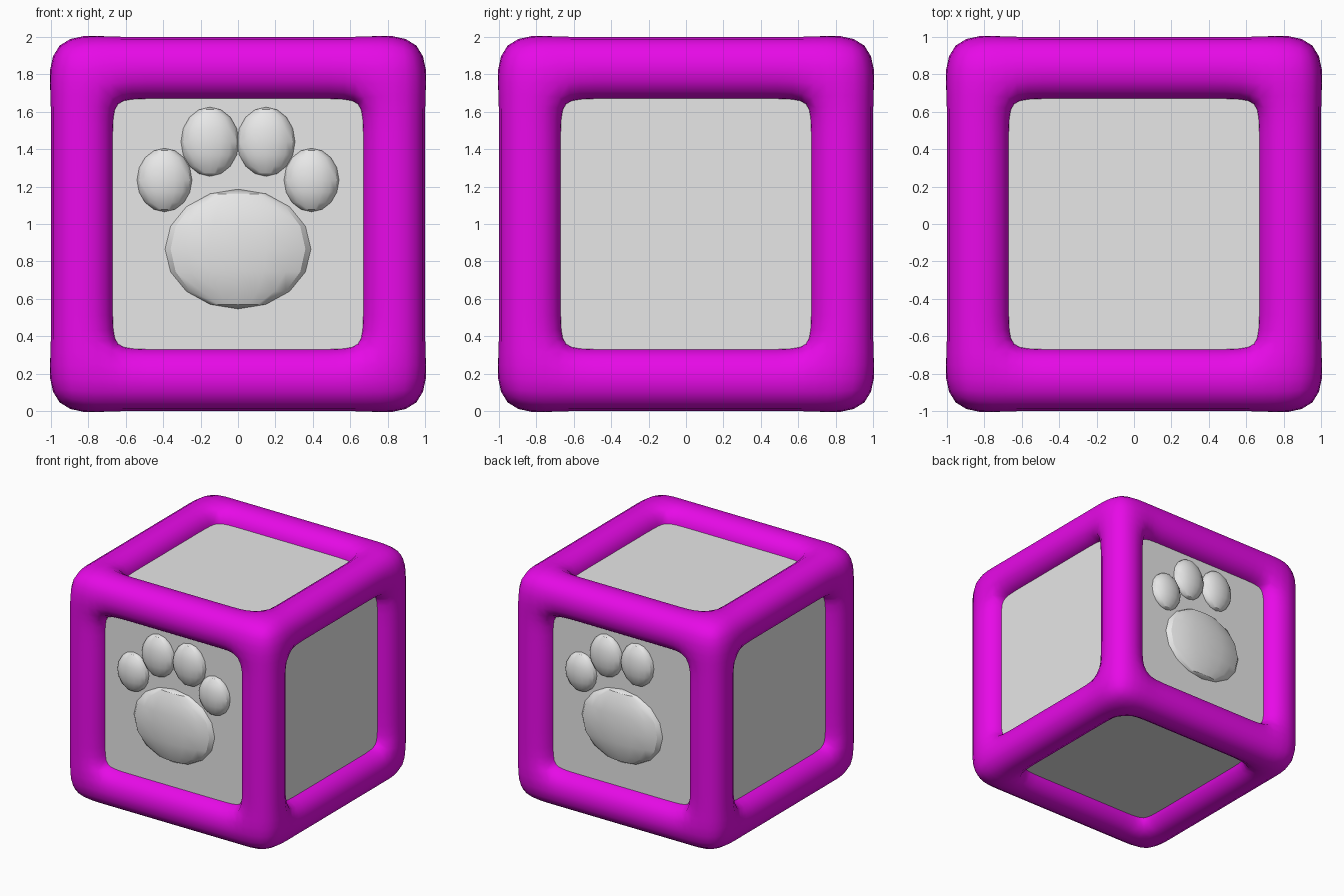
import bpy, bmesh, math
from itertools import product
from mathutils import Vector

cube = bpy.data.objects.get("Cube")
if cube:
    bpy.data.objects.remove(cube, do_unlink=True)


def material(name, color):
    m = bpy.data.materials.new(name)
    m.use_nodes = True
    m.diffuse_color = color
    m.node_tree.nodes["Principled BSDF"].inputs["Base Color"].default_value = color
    return m


magenta = material("magenta", (0.8, 0.003, 0.8, 1))
light_grey = material("light grey", (0.8, 0.8, 0.8, 1))


def finish(obj, name, mat, angle=None):
    obj.name = name
    obj.data.materials.append(mat)
    if angle:
        bpy.ops.object.select_all(action="DESELECT")
        obj.select_set(True)
        bpy.context.view_layer.objects.active = obj
        bpy.ops.object.shade_smooth_by_angle(angle=math.radians(angle))


# Rounded frame: a cage of bars along the twelve cube edges, subdivided smooth
BAR_CENTRE, BAR_HALF, HOLD = 0.831, 0.184, 0.52
positive = [HOLD, BAR_CENTRE - BAR_HALF, BAR_CENTRE + BAR_HALF]
grid = [-v for v in reversed(positive)] + positive


def solid(cell):
    inside = all(0 <= i <= 4 for i in cell)
    return inside and sum(i in (0, 4) for i in cell) >= 2


bm = bmesh.new()
corners = {}


def corner(index):
    if index not in corners:
        corners[index] = bm.verts.new([grid[i] for i in index])
    return corners[index]


for cell in product(range(5), repeat=3):
    if not solid(cell):
        continue
    for axis, side in product(range(3), (0, 1)):
        neighbour = list(cell)
        neighbour[axis] += 2 * side - 1
        if solid(neighbour):
            continue
        u, v = (axis + 1) % 3, (axis + 2) % 3
        loop = []
        for du, dv in ((0, 0), (1, 0), (1, 1), (0, 1)):
            index = list(cell)
            index[axis] += side
            index[u] += du
            index[v] += dv
            loop.append(corner(tuple(index)))
        bm.faces.new(loop if side else loop[::-1])
mesh = bpy.data.meshes.new("frame")
bm.to_mesh(mesh)
bm.free()
frame = bpy.data.objects.new("frame", mesh)
bpy.context.collection.objects.link(frame)
frame.location.z = 1
for face in mesh.polygons:
    face.use_smooth = True
subdivision = frame.modifiers.new("round", "SUBSURF")
subdivision.levels = subdivision.render_levels = 2
finish(frame, "frame", magenta)

# Inner block whose six sides show as the panels
PANEL = 0.878
bpy.ops.mesh.primitive_cube_add(size=2 * PANEL, location=(0, 0, 1))
finish(bpy.context.object, "inner_block", light_grey)


# Paw pads: flattened spheres half sunk into the front and back panels
def pad(name, x, y, z, radii):
    bpy.ops.mesh.primitive_uv_sphere_add(segments=16, ring_count=8, radius=1)
    obj = bpy.context.object
    for vert in obj.data.vertices:
        vert.co = Vector(a * b for a, b in zip(vert.co, radii))
    obj.location = (x, y, z)
    finish(obj, name, light_grey, 30)


for side, y in (("front", -PANEL), ("back", PANEL)):
    pad(side + "_main_pad", 0, y, 0.866, (0.39, 0.09, 0.32))
    for hand, s in (("left", 1), ("right", -1)):
        pad(f"{side}_{hand}_inner_toe", s * 0.15, y, 1.44, (0.155, 0.08, 0.185))
        # The back paw lacks its right outer toe
        if (side, hand) != ("back", "right"):
            pad(f"{side}_{hand}_outer_toe", s * 0.393, y, 1.235, (0.147, 0.08, 0.17))
